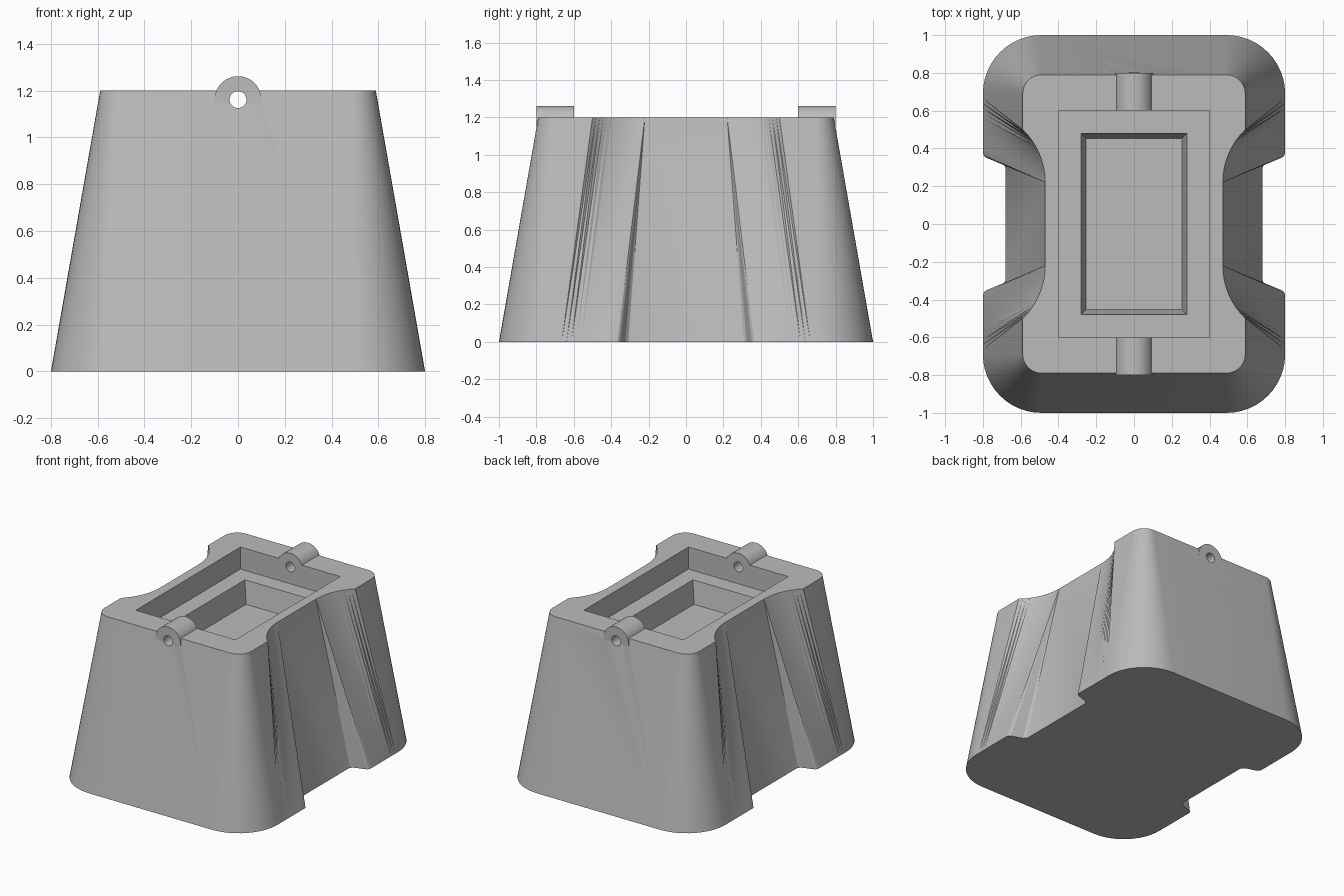
import bpy, bmesh, math
from mathutils import Matrix

if "Cube" in bpy.data.objects:
    bpy.data.objects.remove(bpy.data.objects["Cube"])

HEIGHT = 1.2
PIN_Z = 1.162


def make_object(name, bm):
    bmesh.ops.recalc_face_normals(bm, faces=bm.faces)
    mesh = bpy.data.meshes.new(name)
    bm.to_mesh(mesh)
    bm.free()
    ob = bpy.data.objects.new(name, mesh)
    bpy.context.collection.objects.link(ob)
    return ob


def rod(name, radius, length, sides):
    bm = bmesh.new()
    turn = Matrix.Translation((0, 0, PIN_Z)) @ Matrix.Rotation(math.pi / 2, 4, 'X')
    bmesh.ops.create_cone(bm, cap_ends=True, segments=sides, radius1=radius,
                          radius2=radius, depth=length, matrix=turn)
    return make_object(name, bm)


def pocket(name, bottom, top):
    # each end is (half width, half length, height)
    bm = bmesh.new()
    rings = [[bm.verts.new((sx * x, sy * y, z)) for sx, sy in
              ((1, 1), (-1, 1), (-1, -1), (1, -1))] for x, y, z in (bottom, top)]
    bm.faces.new(rings[0])
    bm.faces.new(rings[1])
    for i in range(4):
        j = (i + 1) % 4
        bm.faces.new((rings[0][i], rings[0][j], rings[1][j], rings[1][i]))
    return make_object(name, bm)


def combine(target, tool, operation):
    mod = target.modifiers.new(operation, 'BOOLEAN')
    mod.operation, mod.solver, mod.object = operation, 'EXACT', tool
    bpy.context.view_layer.objects.active = target
    bpy.ops.object.modifier_apply(modifier=mod.name)
    bpy.data.objects.remove(tool)


# One quarter of the outline, as (bottom point, top point) pairs
pairs = []
for p in ((0.68, 0.295), (0.685, 0.31), (0.70, 0.325), (0.765, 0.345),
          (0.785, 0.352), (0.797, 0.365)):
    pairs.append((p, (0.47, 0.22)))
# side flare: straight at the bottom, curved waist at the top
R, N = 0.387, 12
for i in range(N + 1):
    a = math.radians(46.3) * i / N
    pairs.append(((0.80, 0.38 + 0.31 * i / N),
                  (0.47 + R * (1 - math.cos(a)), 0.22 + R * math.sin(a))))
# rounded corner
for i in range(N + 1):
    a = math.pi / 2 * i / N
    c, s = math.cos(a), math.sin(a)
    pairs.append(((0.49 + 0.31 * c, 0.69 + 0.31 * s),
                  (0.489 + 0.10 * c, 0.69 + 0.10 * s)))

# Mirror the quarter around both axes
loop = []
for sx, sy in ((1, 1), (-1, 1), (-1, -1), (1, -1)):
    quarter = pairs if sx * sy > 0 else pairs[::-1]
    loop += [((sx * b[0], sy * b[1]), (sx * t[0], sy * t[1])) for b, t in quarter]

# Tapered body
bm = bmesh.new()
low = [bm.verts.new((*b, 0)) for b, t in loop]
high = [bm.verts.new((*t, HEIGHT)) for b, t in loop]
bm.faces.new(low[::-1])
bm.faces.new(high)
for i in range(len(loop)):
    j = (i + 1) % len(loop)
    bm.faces.new((low[i], low[j], high[j], high[i]))
bmesh.ops.remove_doubles(bm, verts=bm.verts, dist=0.0005)
bmesh.ops.triangulate(bm, faces=[f for f in bm.faces if len(f.verts) == 4])
body = make_object("body", bm)

# Hinge lugs, recess with ledge, tapered inner tray and pin hole
combine(body, rod("hinge_lugs", 0.10, 1.6, 64), 'UNION')
combine(body, pocket("recess", (0.40, 0.60, 1.04), (0.40, 0.60, 1.5)), 'DIFFERENCE')
combine(body, pocket("tray", (0.253, 0.453, 0.88), (0.2838, 0.4838, 1.06)), 'DIFFERENCE')
combine(body, rod("pin_hole", 0.036, 2.4, 32), 'DIFFERENCE')

grey = bpy.data.materials.new("grey")
grey.diffuse_color = (0.5, 0.5, 0.5, 1)
grey.use_nodes = True
grey.node_tree.nodes["Principled BSDF"].inputs["Base Color"].default_value = grey.diffuse_color
body.data.materials.clear()
body.data.materials.append(grey)
for f in body.data.polygons:
    f.material_index = 0

bpy.ops.object.select_all(action='DESELECT')
body.select_set(True)
bpy.context.view_layer.objects.active = body
bpy.ops.object.shade_smooth_by_angle(angle=math.radians(25))
